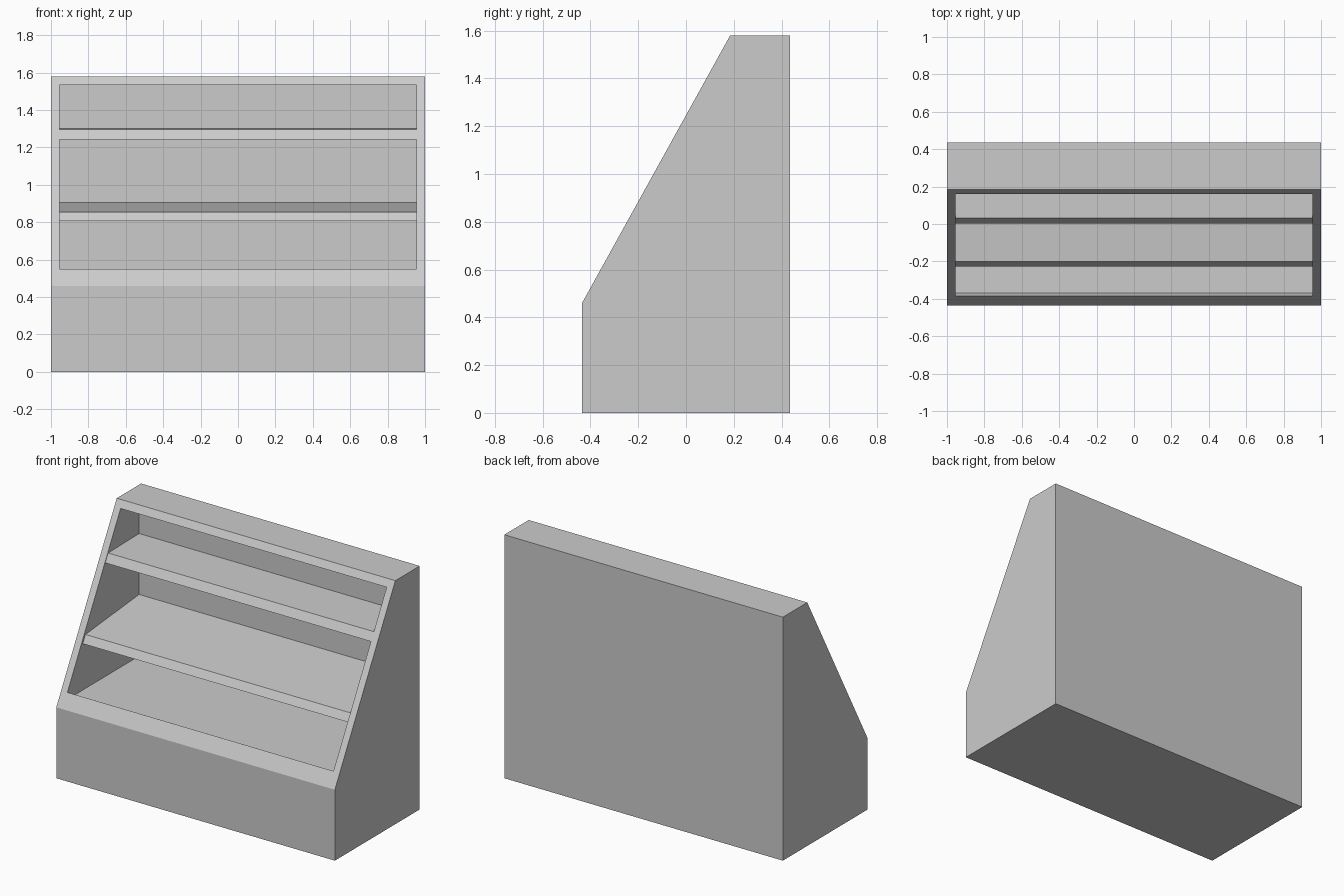
import bpy
import bmesh

if "Cube" in bpy.data.objects:
    bpy.data.objects.remove(bpy.data.objects["Cube"])


def extrude_profile(name, profile, half_width):
    """Prism from a (y, z) side profile, centred on x = 0."""
    bm = bmesh.new()
    face = bm.faces.new([bm.verts.new((-half_width, y, z)) for y, z in profile])
    moved = bmesh.ops.extrude_face_region(bm, geom=[face])["geom"]
    verts = [v for v in moved if isinstance(v, bmesh.types.BMVert)]
    bmesh.ops.translate(bm, verts=verts, vec=(2 * half_width, 0, 0))
    bmesh.ops.recalc_face_normals(bm, faces=bm.faces)
    mesh = bpy.data.meshes.new(name)
    bm.to_mesh(mesh)
    bm.free()
    obj = bpy.data.objects.new(name, mesh)
    bpy.context.collection.objects.link(obj)
    return obj


INNER = 0.955   # half width of the opening
BACK = 0.35     # inner face of the back panel

# Cabinet body with slanted front
cabinet = extrude_profile("cabinet_body", [
    (-0.435, 0), (0.435, 0), (0.435, 1.58), (0.185, 1.58), (-0.435, 0.46)], 1.0)

# Cavity cut through the slanted front
cutter = extrude_profile("cavity_cutter", [
    (-0.37, 0.505), (BACK, 0.505), (BACK, 1.535), (-0.6, 1.535),
    (-0.6, 0.55), (-0.385, 0.55)], INNER)
cutter.hide_render = True
cut = cabinet.modifiers.new("cavity", "BOOLEAN")
cut.operation = "DIFFERENCE"
cut.solver = "EXACT"
cut.object = cutter
bpy.context.view_layer.objects.active = cabinet
bpy.ops.object.modifier_apply(modifier=cut.name)
bpy.data.objects.remove(cutter)

# Shelves: slanted front edge, top rising by "rise" towards the back
for name, y0, z0, y1, z1, rise in [
        ("middle_shelf", -0.228, 0.806, -0.20, 0.855, 0.05),
        ("upper_shelf", 0.003, 1.242, 0.032, 1.295, 0.005)]:
    extrude_profile(name, [
        (y0, z0), (BACK + 0.005, z0 + rise), (BACK + 0.005, z1 + rise), (y1, z1)],
        INNER + 0.002)
